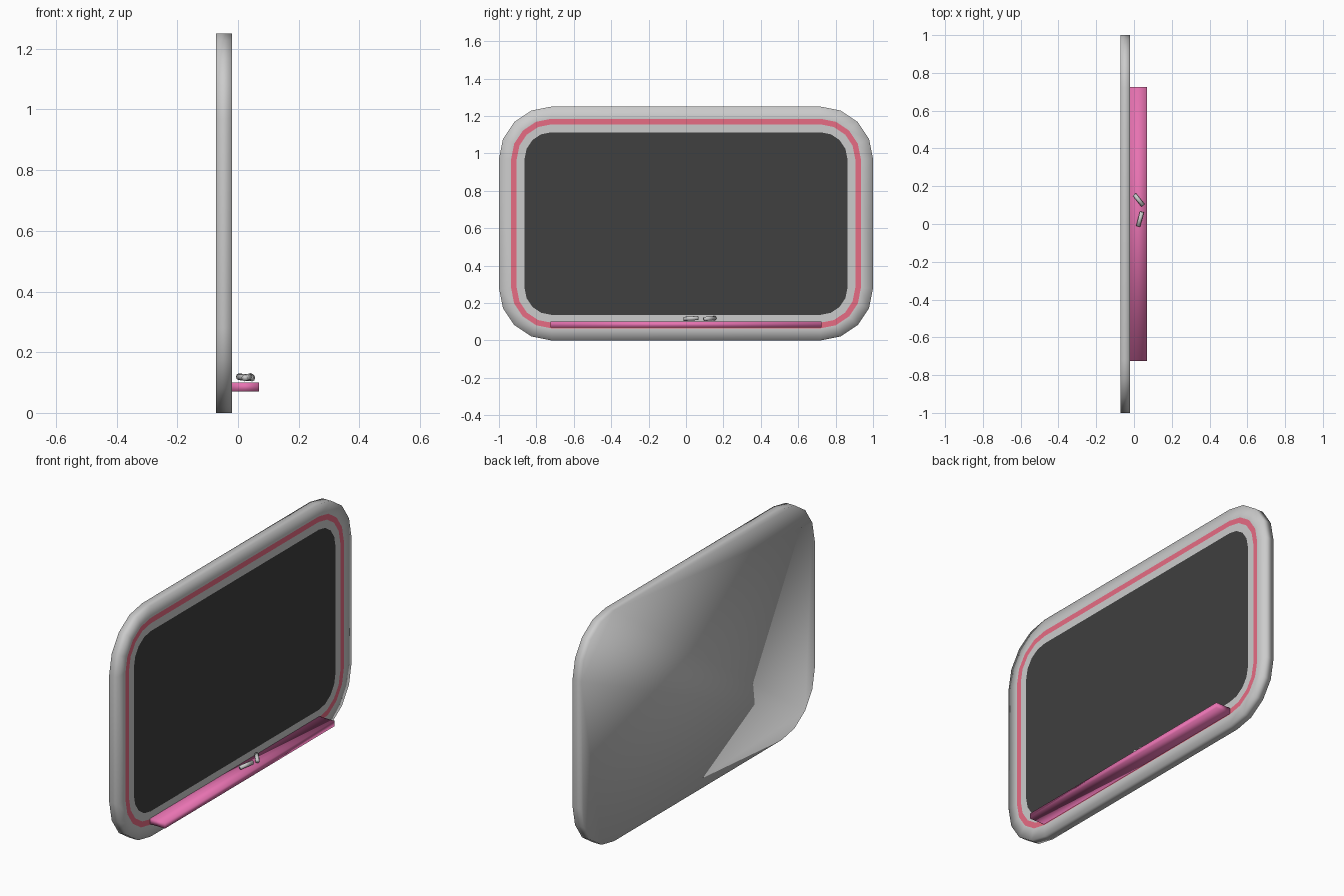
import bpy, bmesh, math
from mathutils import Vector

if "Cube" in bpy.data.objects:
    bpy.data.objects.remove(bpy.data.objects["Cube"])

CY, CZ, MID = 0.72, 0.345, 0.625   # corner centres of every rounded outline
FRONT, BACK = -0.02, -0.072


def material(name, rgb):
    m = bpy.data.materials.new(name)
    m.diffuse_color = (*rgb, 1)
    m.use_nodes = True
    m.node_tree.nodes["Principled BSDF"].inputs["Base Color"].default_value = m.diffuse_color
    return m


def outline(r, x, steps=4):
    """Rounded rectangle in the YZ plane, counter-clockwise seen from +x."""
    pts = []
    for q, (sy, sz) in enumerate([(1, 1), (-1, 1), (-1, -1), (1, -1)]):
        for i in range(steps + 1):
            a = math.pi / 2 * (q + i / steps)
            pts.append((x, sy * CY + r * math.cos(a), MID + sz * CZ + r * math.sin(a)))
    return pts


def finish(bm, name, mat=None):
    me = bpy.data.meshes.new(name)
    bm.to_mesh(me)
    bm.free()
    for p in me.polygons:
        p.use_smooth = True
    ob = bpy.data.objects.new(name, me)
    bpy.context.collection.objects.link(ob)
    if mat:
        me.materials.append(mat)
    return ob


def loft(name, rings, mat=None, cap_back=False, cap_front=False):
    """Skin a list of (corner radius, x) outlines, ordered back to front."""
    bm = bmesh.new()
    loops = [[bm.verts.new(p) for p in outline(r, x)] for r, x in rings]
    for a, b in zip(loops, loops[1:]):
        for i in range(len(a)):
            j = (i + 1) % len(a)
            bm.faces.new((a[i], a[j], b[j], b[i]))
    if cap_back:
        bm.faces.new(loops[0][::-1])
    if cap_front:
        bm.faces.new(loops[-1])
    return finish(bm, name, mat)


red = material("red", (0.8, 0.15, 0.23))
pink = material("pink", (0.8, 0.17, 0.44))
black = material("black", (0.05, 0.05, 0.05))

# Frame, trim stripe, inner border and writing surface
loft("frame", [(0.28, BACK), (0.28, FRONT), (0.215, FRONT)], cap_back=True)
loft("trim_stripe", [(0.215, FRONT), (0.185, FRONT)], red)
loft("inner_border", [(0.185, FRONT), (0.143, FRONT)])
loft("writing_surface", [(0.143, FRONT)], black, cap_front=True)

# Chalk tray
bm = bmesh.new()
bmesh.ops.create_cube(bm, size=1)
for v in bm.verts:
    v.co = Vector((0.025 + v.co.x * 0.09, v.co.y * 2 * 0.725, 0.085 + v.co.z * 0.03))
finish(bm, "chalk_tray", pink)


# Chalk sticks
def chalk(name, a, b, r=0.011):
    a, b = Vector(a), Vector(b)
    bm = bmesh.new()
    bmesh.ops.create_cone(bm, cap_ends=True, segments=8, radius1=r, radius2=r,
                          depth=(b - a).length)
    ob = finish(bm, name)
    ob.location = (a + b) / 2
    ob.rotation_euler = (b - a).to_track_quat('Z', 'Y').to_euler()


chalk("chalk_left", (0.022, -0.012, 0.115), (0.042, 0.064, 0.120))
chalk("chalk_right", (0.048, 0.098, 0.115), (0.002, 0.156, 0.119))
